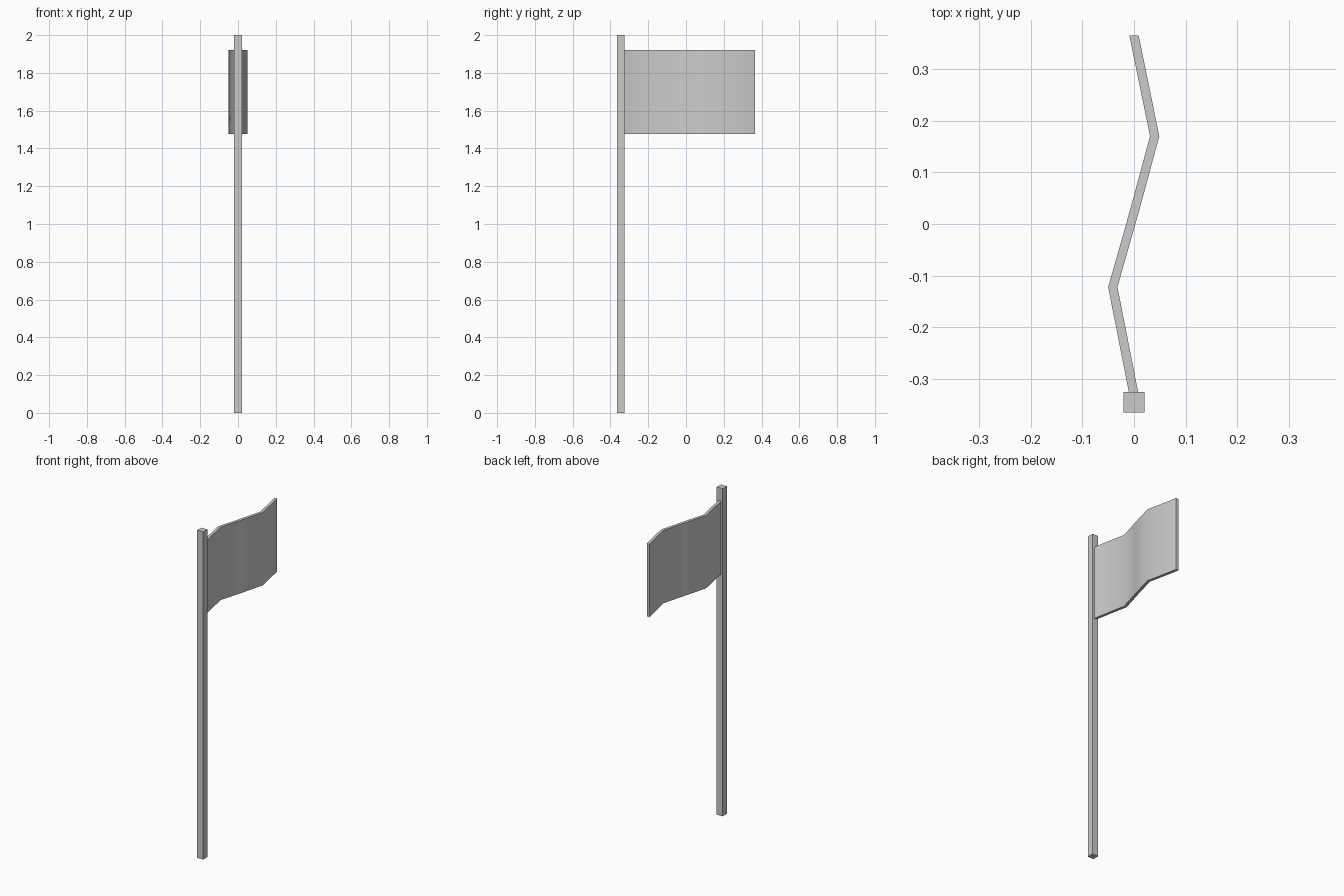
import bpy
import bmesh
from math import radians

cube = bpy.data.objects.get("Cube")
if cube:
    bpy.data.objects.remove(cube, do_unlink=True)

# Shared plain grey
grey = bpy.data.materials.new("light grey")
grey.use_nodes = True
colour = (0.6, 0.6, 0.6, 1)
grey.diffuse_color = colour
grey.node_tree.nodes["Principled BSDF"].inputs["Base Color"].default_value = colour


def prism(name, outline, bottom, top):
    """Extrude a flat outline upwards between two heights."""
    bm = bmesh.new()
    face = bm.faces.new([bm.verts.new((x, y, bottom)) for x, y in outline])
    grown = bmesh.ops.extrude_face_region(bm, geom=[face])["geom"]
    verts = [g for g in grown if isinstance(g, bmesh.types.BMVert)]
    bmesh.ops.translate(bm, verts=verts, vec=(0, 0, top - bottom))
    bmesh.ops.recalc_face_normals(bm, faces=bm.faces)
    mesh = bpy.data.meshes.new(name)
    bm.to_mesh(mesh)
    bm.free()
    mesh.materials.append(grey)
    obj = bpy.data.objects.new(name, mesh)
    bpy.context.collection.objects.link(obj)
    return obj


# Square pole
r, pole_y = 0.02, -0.345
prism("pole", [(-r, pole_y - r), (r, pole_y - r), (r, pole_y + r), (-r, pole_y + r)], 0, 2)

# Waving flag: a zigzag centre line given a constant width
half = 0.009
wave = [(0, -0.33), (-0.041, -0.122), (0, 0.022), (0.04, 0.17), (0, 0.365)]
outline = [(x + half, y) for x, y in wave] + [(x - half, y) for x, y in reversed(wave)]
flag = prism("flag", outline, 1.477, 1.922)

# Soft folds, crisp borders
bpy.ops.object.select_all(action="DESELECT")
flag.select_set(True)
bpy.context.view_layer.objects.active = flag
bpy.ops.object.shade_smooth_by_angle(angle=radians(40))
